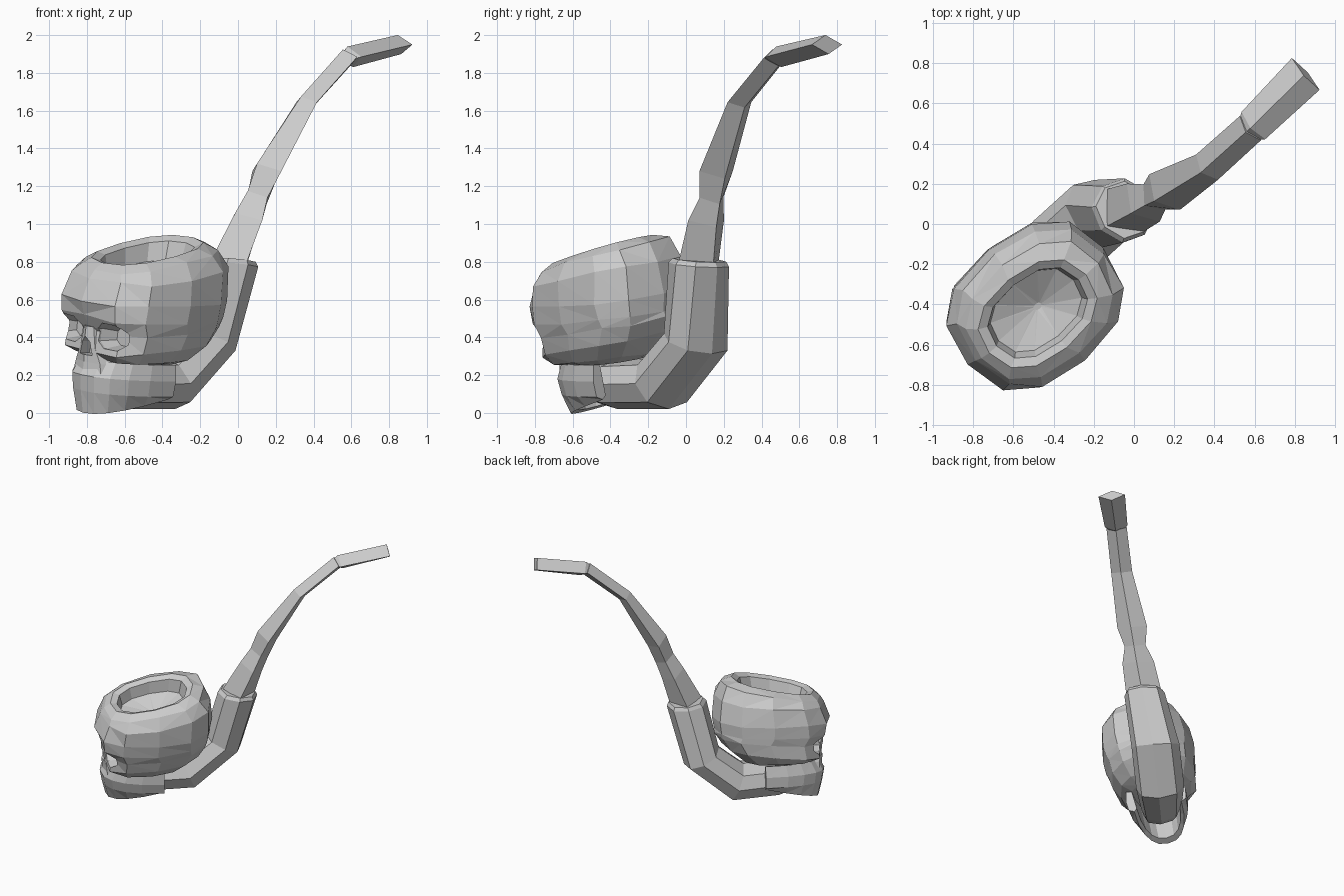
import bpy, bmesh, math, random
from math import cos, sin, pi
from mathutils import Vector, Matrix

if "Cube" in bpy.data.objects:
    bpy.data.objects.remove(bpy.data.objects["Cube"])

random.seed(4)
# Working frame: u runs along the pipe (x), v across (y), then turned 41 degrees
TURN = Matrix.Rotation(math.radians(41), 4, 'Z')
PIVOT = Matrix.Translation((0, 0.035, 0.5))
ROLL = TURN @ PIVOT @ Matrix.Rotation(math.radians(9), 4, 'X') @ Matrix.Translation((0, 0, -0.5))


def loft(name, rings, matrix, tri=False):
    """Skin a list of equal-length rings and cap both ends."""
    bm = bmesh.new()
    vs = [[bm.verts.new(p) for p in r] for r in rings]
    n = len(vs[0])
    for a, b in zip(vs, vs[1:]):
        for i in range(n):
            j = (i + 1) % n
            bm.faces.new((a[i], a[j], b[j], b[i]))
    bm.faces.new(vs[0][::-1])
    bm.faces.new(vs[-1])
    bmesh.ops.recalc_face_normals(bm, faces=bm.faces)
    if tri:
        bmesh.ops.triangulate(bm, faces=bm.faces)
    bm.transform(matrix)
    me = bpy.data.meshes.new(name)
    bm.to_mesh(me)
    bm.free()
    ob = bpy.data.objects.new(name, me)
    bpy.context.collection.objects.link(ob)
    return ob


def spow(x, p):
    return math.copysign(abs(x) ** p, x)


def oval(z, front, back, half, slope=0.0, n=12, p=0.82, pf=None, jit=0.0):
    """Horizontal rounded ring; slope tilts it along u, pf squares off the front."""
    c, a = (front + back) / 2, (back - front) / 2
    out = []
    for i in range(n):
        t = 2 * pi * i / n
        q = pf if pf and cos(t) < 0 else p
        u, v = c + a * spow(cos(t), q), half * spow(sin(t), q)
        r = random.uniform(-jit, jit)
        out.append(Vector((u + r, v + r * 0.5, z + slope * (u + 0.62) + r)))
    return out


def tube_ring(u, v, z, pitch, width, depth, n, p=1.0):
    """Ring across a path that climbs at the given pitch (degrees)."""
    a = math.radians(pitch)
    d = Vector((-sin(a), 0, cos(a)))
    return [Vector((u, v, z)) + Vector((0, width * spow(cos(t), p), 0)) + d * depth * spow(sin(t), p)
            for t in (2 * pi * i / n for i in range(n))]


def cut(target, cutter):
    mod = target.modifiers.new("cut", 'BOOLEAN')
    mod.operation, mod.solver, mod.object = 'DIFFERENCE', 'EXACT', cutter
    bpy.context.view_layer.objects.active = target
    bpy.ops.object.modifier_apply(modifier=mod.name)


# Cranium with the hollow bowl in its top
J = 0.01
cranium = loft("skull_bowl", [
    oval(0.28, -0.88, -0.48, 0.20),
    oval(0.305, -0.96, -0.39, 0.28, 0.04, pf=0.7, jit=J),
    oval(0.375, -1.01, -0.27, 0.33, 0.12, pf=0.65, jit=J),
    oval(0.47, -1.00, -0.215, 0.34, 0.08, pf=0.65, jit=J),
    oval(0.53, -1.06, -0.20, 0.355, 0.04, pf=0.7, jit=J),
    oval(0.62, -1.075, -0.19, 0.365, 0.04, pf=0.75, jit=J),
    oval(0.76, -1.045, -0.205, 0.35, 0.12, pf=0.8, jit=J),
    oval(0.84, -1.01, -0.26, 0.295, 0.2, jit=J),
    oval(0.875, -0.965, -0.345, 0.225, 0.22),
    oval(0.855, -0.915, -0.39, 0.185, 0.22),
    oval(0.76, -0.89, -0.41, 0.17, 0.2),
    oval(0.69, -0.65, -0.61, 0.015, 0.0)], ROLL, tri=True)

# Upper jaw block under the nose
maxilla = loft("upper_jaw", [
    oval(0.20, -1.02, -0.76, 0.15, n=8),
    oval(0.27, -1.02, -0.78, 0.13, n=8),
    oval(0.35, -1.03, -0.82, 0.08, n=8),
    oval(0.46, -1.03, -0.86, 0.05, n=8)], ROLL)

# Eye sockets and nose opening
for side in (-1, 1):
    rings = []
    for u, k in ((-1.2, 1.1), (-0.98, 1.0), (-0.89, 0.7)):
        rings.append([Vector((u, side * (0.165 + 0.10 * k * spow(cos(t), 0.8)),
                              0.425 + 0.072 * k * spow(sin(t), 0.8)))
                      for t in (2 * pi * i / 8 + pi / 8 for i in range(8))])
    eye = loft("eye_cutter", rings, ROLL)
    cut(cranium, eye)
    bpy.data.objects.remove(eye)
nose = loft("nose_cutter", [[Vector((u, y * k, 0.35 + z * k)) for y, z in
                            ((-0.055, -0.05), (0.055, -0.05), (0.035, 0.03), (0, 0.065), (-0.035, 0.03))]
                            for u, k in ((-1.2, 1.0), (-0.95, 0.8))], ROLL)
cut(cranium, nose)
cut(maxilla, nose)
bpy.data.objects.remove(nose)

# U-shaped lower jaw, open underneath
sections = []
for i in range(11):
    t = -pi / 2 + pi * i / 10
    c, s = abs(cos(t)) ** 0.85, spow(sin(t), 0.85)
    low = -0.005 + 0.10 * (1 - c)
    sections.append([Vector((-0.57 - l * c, w * s, z)) for l, w, z in (
        (0.42, 0.19, low), (0.45, 0.23, 0.115), (0.465, 0.24, 0.20),
        (0.42, 0.225, 0.285), (0.37, 0.18, 0.275), (0.365, 0.165, low + 0.02))])
loft("jaw", sections, ROLL, tri=True)

# Curved shank from under the skull to the stem socket
loft("shank", [tube_ring(*r, 8, 0.9) for r in (
    (-0.75, 0.09, 0.13, 0, 0.13, 0.09),
    (-0.68, 0.11, 0.15, 0, 0.16, 0.13),
    (-0.365, 0.15, 0.155, 22, 0.19, 0.145),
    (-0.10, 0.155, 0.375, 65, 0.19, 0.145),
    (0.005, 0.085, 0.785, 84, 0.16, 0.15),
    (0.01, 0.085, 0.81, 84, 0.145, 0.13))], TURN)

# Four-sided stem with a flared mouthpiece
loft("stem", [tube_ring(*r, 4) for r in (
    (0.01, 0.08, 0.80, 76, 0.14, 0.12),
    (0.105, 0.05, 1.02, 65, 0.125, 0.09),
    (0.165, 0.035, 1.14, 62, 0.083, 0.075),
    (0.22, 0.02, 1.28, 60, 0.117, 0.08),
    (0.46, -0.025, 1.645, 55, 0.083, 0.05),
    (0.75, -0.02, 1.885, 38, 0.08, 0.05))], TURN)
loft("mouthpiece", [tube_ring(*r, 4) for r in (
    (0.74, -0.02, 1.875, 35, 0.07, 0.04),
    (0.77, -0.02, 1.885, 20, 0.09, 0.058),
    (1.135, 0.003, 1.95, 14, 0.105, 0.052))], TURN)
